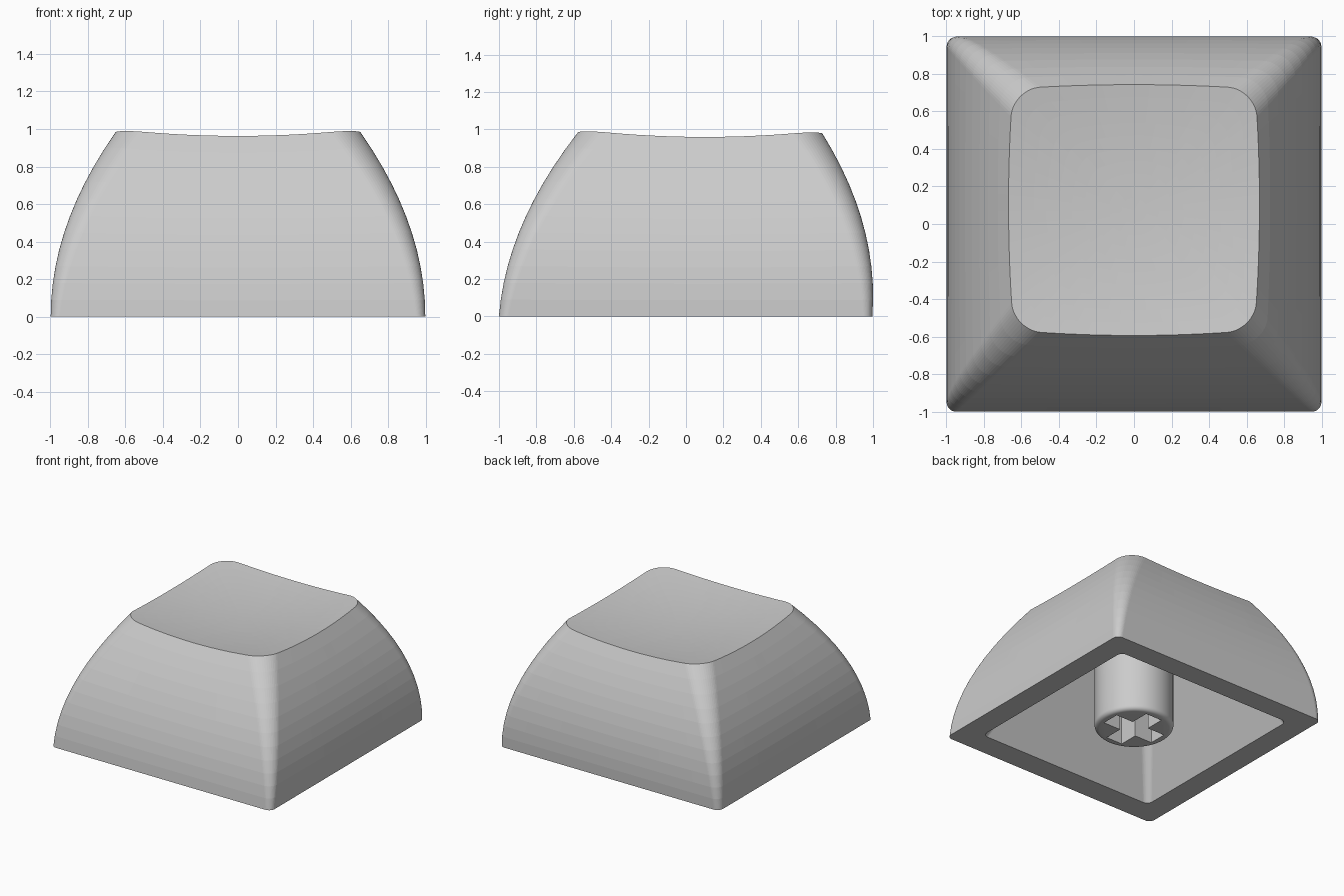
import bpy, bmesh, math
from math import sin, cos, pi

if "Cube" in bpy.data.objects:
    bpy.data.objects.remove(bpy.data.objects["Cube"])

CORNER, SIDE, BANDS = 14, 12, 11
SHIFT = 0.077          # backward lean of the body per unit height


def rounded_square(half, r, cy):
    """Closed outline with arc corners and subdivided straight sides."""
    c, corners = half - r, []
    for q, (sx, sy) in enumerate([(1, 1), (-1, 1), (-1, -1), (1, -1)]):
        corners.append([(sx * c + r * cos(a), sy * c + r * sin(a) + cy)
                        for a in [(q + k / CORNER) * pi / 2 for k in range(CORNER + 1)]])
    pts = []
    for q in range(4):
        pts += corners[q]
        (x0, y0), (x1, y1) = corners[q][-1], corners[(q + 1) % 4][0]
        pts += [(x0 + (x1 - x0) * k / SIDE, y0 + (y1 - y0) * k / SIDE) for k in range(1, SIDE)]
    return pts


def outer(z):
    return rounded_square(0.998 - 0.358 * z * z, 0.05 + 0.11 * z, SHIFT * z - 0.002)


def inner(z):
    return rounded_square(0.81 - 0.43 * z, 0.05 + 0.04 * z, SHIFT * z + 0.008)


def dish(x, y):
    return 0.917 + 0.095 * (x * x + (y - 0.072) ** 2) - 0.006 * (y - 0.072)


def finish(name, bm):
    bmesh.ops.recalc_face_normals(bm, faces=bm.faces[:])
    me = bpy.data.meshes.new(name)
    bm.to_mesh(me)
    bm.free()
    ob = bpy.data.objects.new(name, me)
    bpy.context.collection.objects.link(ob)
    return ob


def smooth(ob):
    bpy.ops.object.select_all(action='DESELECT')
    ob.select_set(True)
    bpy.context.view_layer.objects.active = ob
    bpy.ops.object.shade_smooth_by_angle(angle=math.radians(30))


def skin(bm, rings):
    """Bridge a list of equal-length rings and cap the last one."""
    vs = [[bm.verts.new(p) for p in ring] for ring in rings]
    n = len(vs[0])
    for a, b in zip(vs, vs[1:]):
        for i in range(n):
            j = (i + 1) % n
            bm.faces.new((a[i], a[j], b[j], b[i]))
    bm.faces.new(vs[-1])
    return vs[0]


# Height where each wall line meets the dished top
n = len(outer(0))
top = [0.96] * n
for _ in range(12):
    top = [dish(*outer(top[i])[i]) for i in range(n)]
edge = [outer(top[i])[i] for i in range(n)]

# Cap shell: dished top, curved banded wall, flat rim, tapered cavity
rings = []
for k in range(1, 10):
    f = k / 10
    ring = []
    for x, y in edge:
        d = math.hypot(x, y - 0.072)
        s = f * (f + (1 - f) * 0.66 / d)      # circles in the middle, outline at the edge
        px, py = x * s, 0.072 + (y - 0.072) * s
        ring.append((px, py, dish(px, py)))
    rings.append(ring)
for b in range(BANDS, -1, -1):
    rings.append([(*outer(top[i] * b / BANDS)[i], top[i] * b / BANDS) for i in range(n)])
for z in (0, 0.75):
    rings.append([(x, y, z) for x, y in inner(z)])
bm = bmesh.new()
first = skin(bm, rings)
tip = bm.verts.new((0, 0.072, dish(0, 0.072)))
for i in range(n):
    bm.faces.new((tip, first[i], first[(i + 1) % n]))
cap = finish("cap_shell", bm)      # flat shading keeps the fine bands of the walls

# Stem: round post with a rounded lower edge
R, FIL, SEG = 0.297, 0.035, 64
profile = [(R - FIL + FIL * sin(a), FIL - FIL * cos(a)) for a in [k * pi / 10 for k in range(6)]]
profile.append((R, 0.77))
bm = bmesh.new()
base = skin(bm, [[(r * cos(2 * pi * i / SEG), r * sin(2 * pi * i / SEG), z) for i in range(SEG)]
                 for r, z in profile])
bm.faces.new(base)
stem = finish("stem", bm)

# Cross-shaped socket cut into the stem
L, W = 0.232, 0.074
quarter = [(L, -W), (L, W), (W, W)]
cross = [(x * cos(q * pi / 2) - y * sin(q * pi / 2), x * sin(q * pi / 2) + y * cos(q * pi / 2))
         for q in range(4) for x, y in quarter]
bm = bmesh.new()
face = bm.faces.new([bm.verts.new((x, y, -0.1)) for x, y in cross])
up = bmesh.ops.extrude_face_region(bm, geom=[face])
bmesh.ops.translate(bm, vec=(0, 0, 0.53), verts=[v for v in up["geom"] if isinstance(v, bmesh.types.BMVert)])
cutter = finish("socket_cutter", bm)
cutter.hide_render = True
mod = stem.modifiers.new("socket", 'BOOLEAN')
mod.operation, mod.solver, mod.object = 'DIFFERENCE', 'EXACT', cutter
smooth(stem)
bpy.ops.object.modifier_apply(modifier="socket")
bpy.data.objects.remove(cutter)
smooth(stem)
